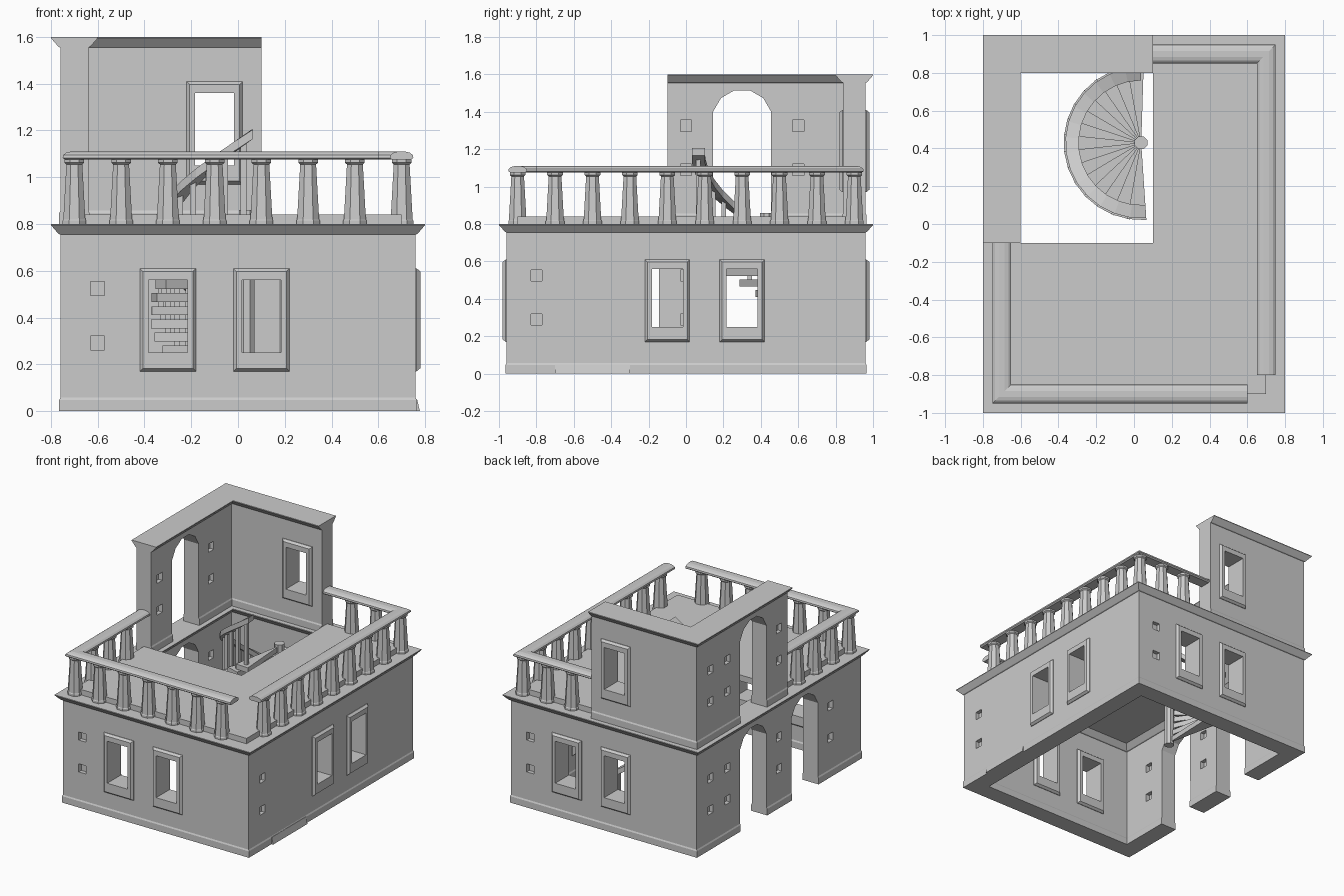
import bpy, bmesh, math
from mathutils import Vector

if "Cube" in bpy.data.objects:
    bpy.data.objects.remove(bpy.data.objects["Cube"])

stone = bpy.data.materials.new("grey_stone")
stone.diffuse_color = (0.6, 0.6, 0.6, 1)
stone.use_nodes = True
stone.node_tree.nodes["Principled BSDF"].inputs["Base Color"].default_value = stone.diffuse_color


def finish(bm, name):
    bmesh.ops.recalc_face_normals(bm, faces=bm.faces)
    me = bpy.data.meshes.new(name)
    bm.to_mesh(me)
    bm.free()
    me.materials.append(stone)
    ob = bpy.data.objects.new(name, me)
    bpy.context.collection.objects.link(ob)
    return ob


def skin(bm, loops, cyclic):
    """Join equal-length closed vertex loops; cap the ends unless cyclic."""
    rings = [[bm.verts.new(p) for p in lp] for lp in loops]
    n, m = len(rings), len(rings[0])
    for i in range(n if cyclic else n - 1):
        a, b = rings[i], rings[(i + 1) % n]
        for j in range(m):
            k = (j + 1) % m
            bm.faces.new((a[j], a[k], b[k], b[j]))
    if not cyclic:
        bm.faces.new(rings[0])
        bm.faces.new(rings[-1])


def sweep(bm, path, profile, z0=0, cyclic=False):
    """Sweep an (offset, height) profile along a mitred flat path."""
    pts = [Vector(p) for p in path]
    n, loops = len(pts), []
    for i, p in enumerate(pts):
        d1 = (p - pts[i - 1]).normalized() if i or cyclic else None
        d2 = (pts[(i + 1) % n] - p).normalized() if i < n - 1 or cyclic else None
        d1, d2 = d1 or d2, d2 or d1
        n1, n2 = Vector((d1.y, -d1.x)), Vector((d2.y, -d2.x))
        off = (n1 + n2) / (1 + n1.dot(n2))
        loops.append([(p.x + off.x * o, p.y + off.y * o, z0 + z) for o, z in profile])
    skin(bm, loops, cyclic)


def box(bm, x, y, z, sx, sy, sz):
    hx, hy = sx / 2, sy / 2
    skin(bm, [[(x - hx, y - hy, h), (x + hx, y - hy, h), (x + hx, y + hy, h), (x - hx, y + hy, h)]
              for h in (z - sz / 2, z + sz / 2)], False)


def cut(ob, bm):
    cutter = finish(bm, ob.name + "_cutter")
    mod = ob.modifiers.new("openings", 'BOOLEAN')
    mod.operation, mod.solver, mod.object = 'DIFFERENCE', 'EXACT', cutter
    bpy.context.view_layer.objects.active = ob
    bpy.ops.object.modifier_apply(modifier=mod.name)
    bpy.data.objects.remove(cutter)


def arch_cut(bm, y, z):
    prof = [(y - .155, z - .05), (y + .155, z - .05)]
    prof += [(y + .16 * math.cos(math.radians(a)), z + .56 + .16 * math.sin(math.radians(a)))
             for a in range(15, 180, 30)]
    skin(bm, [[(x, py, pz) for py, pz in prof] for x in (-.85, -.55)], False)


def place(side, u, d):
    """Point on a wall: u along it, d outwards from its centre line."""
    return {'front': (u, -.9 - d), 'back': (u, .9 + d), 'right': (.7 + d, u), 'left': (-.7 - d, u)}[side]


def window_cut(bm, side, u, z):
    x, y = place(side, u, 0)
    along = side in ('front', 'back')
    box(bm, x, y, z + .405, .17 if along else .3, .3 if along else .17, .31)


def window_frame(side, u, z):
    def rect(w, lo, hi, d):
        return [(*place(side, u + s * w, d), z + h) for s, h in ((-1, lo), (1, lo), (1, hi), (-1, hi))]
    bm = bmesh.new()
    skin(bm, [rect(.12, .17, .61, .064), rect(.107, .183, .597, .08), rect(.083, .25, .56, .08),
              rect(.083, .25, .56, -.08), rect(.107, .183, .597, -.08), rect(.12, .17, .61, -.064)], True)
    finish(bm, side + "_window_frame")


def hole_pair(bm, side, u, z, faces=(1,)):
    for s in faces:
        for h in (.29, .525):
            box(bm, *place(side, u, s * .06), z + h, .06, .06, .06)


# wall section: plinth, plain face, flared cornice, same on both sides
half = [(.065, 0), (.065, .047), (.06, .057), (.06, .755), (.068, .758), (.1, .795), (.1, .8)]
WALL = half + [(-o, z) for o, z in reversed(half)]

# ground floor walls
bm = bmesh.new()
sweep(bm, [(-.7, -.9), (.7, -.9), (.7, .9), (-.7, .9)], WALL, 0, True)
lower = finish(bm, "ground_floor_walls")
windows = [('front', -.3, 0), ('front', .1, 0), ('back', .3, 0), ('back', -.1, 0),
           ('right', -.1, 0), ('right', .3, 0)]
bm = bmesh.new()
for w in windows:
    window_cut(bm, *w)
for y in (.3, -.3):
    arch_cut(bm, y, 0)
for side, u in (('front', -.6), ('right', -.8), ('back', .6), ('left', .8)):
    hole_pair(bm, side, u, 0)
for u in (-.6, 0, .6):
    hole_pair(bm, 'left', u, 0, (1, -1))
cut(lower, bm)

# upper corner walls
bm = bmesh.new()
sweep(bm, [(.1, .9), (-.7, .9), (-.7, -.1)], WALL, .8)
upper = finish(bm, "upper_walls")
bm = bmesh.new()
window_cut(bm, 'back', -.1, .8)
arch_cut(bm, .3, .8)
hole_pair(bm, 'left', .8, .8)
for u in (0, .6):
    hole_pair(bm, 'left', u, .8, (1, -1))
cut(upper, bm)

for w in windows + [('back', -.1, .8)]:
    window_frame(*w)

# raised terrace floor, L-shaped around the stairwell
L = [(-.7, -.9), (.7, -.9), (.7, .9), (.1, .9), (.1, -.1), (-.7, -.1)]
bm = bmesh.new()
skin(bm, [[(x, y, z) for x, y in L] for z in (.795, .84)], False)
finish(bm, "terrace_floor")

# sloped sill on the right wall base
bm = bmesh.new()
skin(bm, [[(.74, y, 0), (.778, y, 0), (.766, y, .05), (.74, y, .05)] for y in (-.7, -.3)], False)
finish(bm, "base_sill")

# balustrade handrails with rounded tops
RAIL = [(-.04, 1.075), (.04, 1.075), (.05, 1.083), (.048, 1.095), (.035, 1.105), (.015, 1.11),
        (-.015, 1.11), (-.035, 1.105), (-.048, 1.095), (-.05, 1.083)]
for name, path in (("right_handrail", [(.7, -.8), (.7, .9), (.1, .9)]),
                   ("left_handrail", [(-.7, -.1), (-.7, -.9), (.6, -.9)])):
    bm = bmesh.new()
    sweep(bm, path, RAIL)
    finish(bm, name)


# tapered eight-sided balusters
def baluster(x, y):
    bm = bmesh.new()
    loops = []
    for r, z in ((.05, .8), (.05, .815), (.047, .82), (.034, 1.055), (.042, 1.062), (.042, 1.08)):
        c = r * .45
        loops.append([(x + a, y + b, z) for a, b in
                      ((r, -c), (r, c), (c, r), (-c, r), (-r, c), (-r, -c), (-c, -r), (c, -r))])
    skin(bm, loops, False)
    finish(bm, "baluster")


spots = [(-.7 + .2 * i, -.9) for i in range(7)] + [(.7, -.7 + .2 * i) for i in range(9)]
spots += [(.3, .9), (.5, .9), (-.7, -.7), (-.7, -.5), (-.7, -.3)]
for s in spots:
    baluster(*s)

# spiral stair
CX, CY, N, A0, A1, RISE = .037, .43, 15, 90, 274, .84


def polar(r, deg):
    return CX + r * math.cos(math.radians(deg)), CY + r * math.sin(math.radians(deg))


step = (A1 - A0) / N
bm = bmesh.new()
posts = bmesh.new()
for i in range(N):
    a, z = A0 + i * step, (i + 1) * RISE / N
    tri = [polar(.01, a + step / 2 + 180), polar(.41, a - 2), polar(.41, a + step)]
    skin(bm, [[(x, y, h) for x, y in tri] for h in (z - .038, z)], False)
    top = .35 + RISE * (i + .5) / N
    box(posts, *polar(.365, a + step / 2), (z + top) / 2 - .01, .024, .024, top - z + .02)
finish(bm, "stair_treads")
finish(posts, "stair_posts")

# curved stair handrail
bm = bmesh.new()
loops = []
for i in range(N + 1):
    a, z = A0 + i * step, .365 + RISE * i / N
    loops.append([(*polar(r, a), z + h) for r, h in ((.33, -.04), (.40, -.04), (.40, 0), (.33, 0))])
skin(bm, loops, False)
finish(bm, "stair_handrail")

# central stair post
bm = bmesh.new()
skin(bm, [[(*polar(.036, k * 45 + 22.5), z) for k in range(8)] for z in (0, .86)], False)
finish(bm, "stair_newel")
